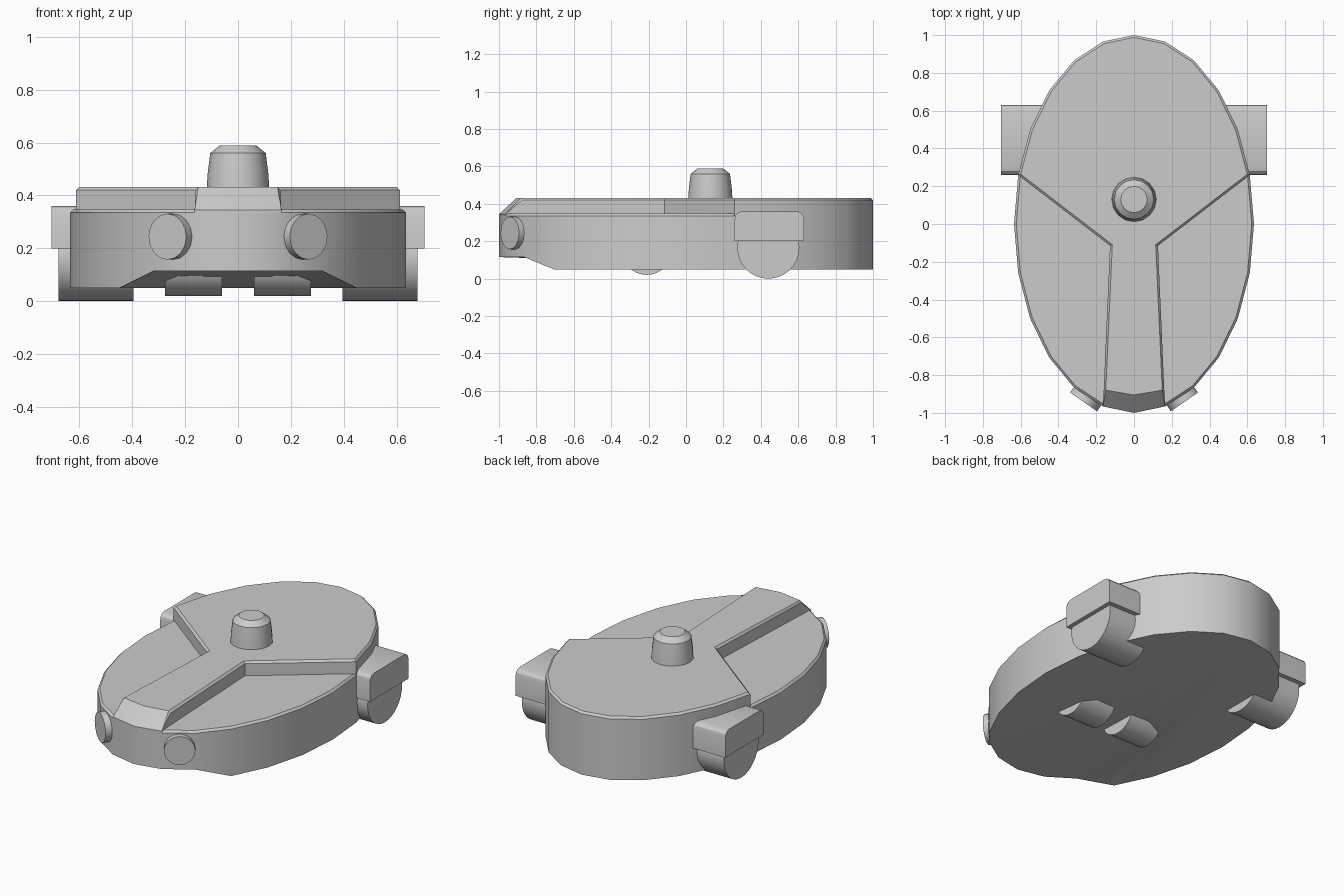
import bpy, bmesh
from math import sin, cos, pi, radians
from mathutils import Vector, Matrix

if "Cube" in bpy.data.objects:
    bpy.data.objects.remove(bpy.data.objects["Cube"])


def finish(name, bm):
    bmesh.ops.recalc_face_normals(bm, faces=bm.faces)
    me = bpy.data.meshes.new(name)
    bm.to_mesh(me)
    bm.free()
    ob = bpy.data.objects.new(name, me)
    bpy.context.collection.objects.link(ob)
    bpy.ops.object.select_all(action='DESELECT')
    ob.select_set(True)
    bpy.context.view_layer.objects.active = ob
    bpy.ops.object.shade_smooth_by_angle(angle=radians(25))
    return ob


def inset(pts, d):
    # move a counter-clockwise outline inwards by d
    out = []
    for i, p in enumerate(pts):
        a = (p - pts[i - 1]).normalized()
        b = (pts[(i + 1) % len(pts)] - p).normalized()
        na, nb = Vector((-a.y, a.x)), Vector((-b.y, b.x))
        out.append(p + (na + nb) * d / (1 + na.dot(nb)))
    return out


def loft(name, rings, cap_start=True, cap_end=True, fan=None):
    bm = bmesh.new()
    vs = [[bm.verts.new(co) for co in r] for r in rings]
    n = len(rings[0])
    for lo, hi in zip(vs, vs[1:]):
        for i in range(n):
            j = (i + 1) % n
            bm.faces.new((lo[i], lo[j], hi[j], hi[i]))
    if fan is not None:
        for k in range(1, n - 1):
            bm.faces.new([vs[0][(fan + m) % n] for m in (0, k + 1, k)])
    elif cap_start:
        bm.faces.new(vs[0][::-1])
    if cap_end:
        bm.faces.new(vs[-1])
    return finish(name, bm)


def disc(name, centre, axis, r, depth, sides):
    bm = bmesh.new()
    rot = Vector(axis).to_track_quat('Z', 'Y').to_matrix().to_4x4()
    bmesh.ops.create_cone(bm, cap_ends=True, segments=sides, radius1=r, radius2=r,
                          depth=depth, matrix=Matrix.Translation(centre) @ rot)
    return finish(name, bm)


# Oval hull, underside rising towards the front
oval = [Vector((0.635 * cos(i * pi / 12), sin(i * pi / 12))) for i in range(24)]
loft("hull", [
    [(p.x, p.y, 0.115 if p.y < -0.8 else 0.05) for p in oval],
    [(p.x, p.y, 0.335) for p in oval],
    [(p.x, p.y, 0.347) for p in inset(oval, 0.012)]], fan=6)

# Raised Y-shaped deck with sloped nose
half = [(0.164, -0.966), (0.16, -0.875), (0.127, -0.115)]
deck = [Vector((0, -1))] + [Vector(p) for p in half] + oval[1:12]
deck += [Vector((-x, y)) for x, y in half[::-1]]
n = len(deck)
nose_top = {0: (0, -0.905), 1: (0.15, -0.88), n - 1: (-0.15, -0.88),
            2: (0.149, -0.87), n - 2: (-0.149, -0.87)}
top = [nose_top.get(i, tuple(p)) for i, p in enumerate(inset(deck, 0.012))]
loft("raised_deck", [
    [(p.x, p.y, 0.335) for p in deck],
    [(p.x, p.y, 0.345 if p.y < -0.9 else 0.42) for p in deck],
    [(x, y, 0.432) for x, y in top]])

# Tapered knob
loft("knob", [[(r * cos(k * pi / 8), 0.13 + r * sin(k * pi / 8), z) for k in range(16)]
              for r, z in ((0.119, 0.42), (0.114, 0.49), (0.105, 0.56), (0.07, 0.588))])

for side, s in (("right", 1), ("left", -1)):
    # Wheel cover with rounded top corners
    prof = [(0.26, 0.2), (0.63, 0.2)]
    for cy, a0 in ((0.59, 0), (0.30, 90)):
        prof += [(cy + 0.04 * cos(radians(a0 + a)), 0.32 + 0.04 * sin(radians(a0 + a)))
                 for a in (0, 30, 60, 90)]
    loft("wheel_cover_" + side, [[(s * x, y, z) for y, z in prof] for x in (0.45, 0.705)])
    # Rear drive wheel and small front roller
    disc("rear_wheel_" + side, (s * 0.537, 0.44, 0.166), (1, 0, 0), 0.166, 0.285, 32)
    disc("front_roller_" + side, (s * 0.168, -0.21, 0.155), (1, 0, 0), 0.135, 0.215, 32)
    # Headlight
    d = Vector((s * 0.57, -0.82, 0)).normalized()
    disc("headlight_" + side, Vector((s * 0.267, -0.942, 0.244)) - d * 0.04, d, 0.087, 0.08, 16)
